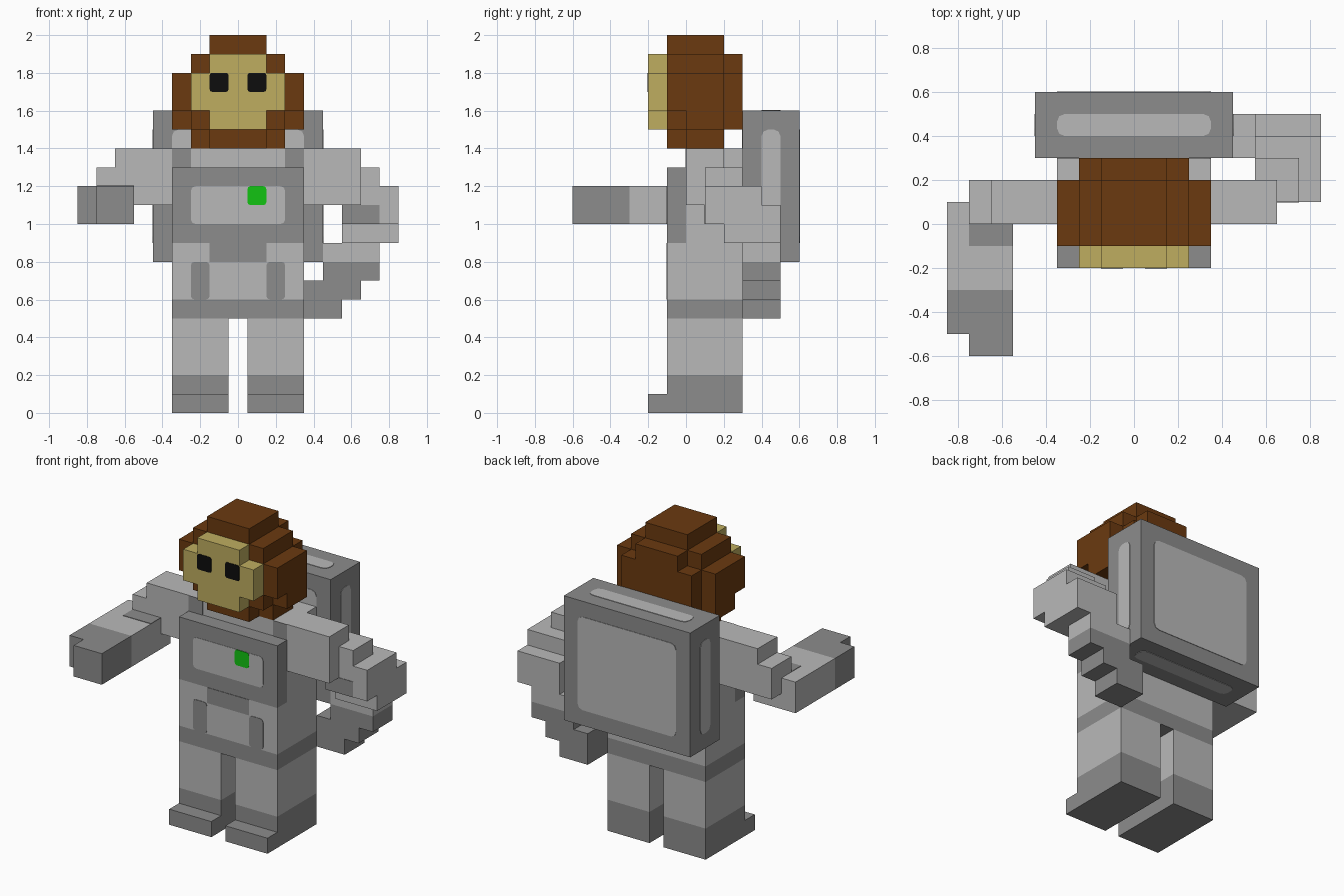
import bpy, bmesh
from mathutils import Vector

cube = bpy.data.objects.get("Cube")
if cube:
    bpy.data.objects.remove(cube, do_unlink=True)


def material(name, rgb):
    m = bpy.data.materials.new(name)
    m.use_nodes = True
    m.diffuse_color = (*rgb, 1)
    bsdf = m.node_tree.nodes["Principled BSDF"]
    bsdf.inputs["Base Color"].default_value = (*rgb, 1)
    bsdf.inputs["Roughness"].default_value = 0.8
    return m


LIGHT = material("light_grey", (0.485, 0.485, 0.485))
DARK = material("dark_grey", (0.262, 0.262, 0.262))
BROWN = material("brown_fur", (0.147, 0.042, 0.005))
TAN = material("tan_skin", (0.521, 0.423, 0.117))
BLACK = material("black", (0.004, 0.004, 0.004))
GREEN = material("green_light", (0.006, 0.546, 0.006))


def finish(name, bm, mat):
    mesh = bpy.data.meshes.new(name)
    bm.to_mesh(mesh)
    bm.free()
    mesh.materials.append(mat)
    obj = bpy.data.objects.new(name, mesh)
    bpy.context.collection.objects.link(obj)
    return obj


def blocks(name, mat, *boxes):
    """Union of boxes (x0, x1, y0, y1, z0, z1), in tenths, as one outer skin."""
    cells = set()
    for x0, x1, y0, y1, z0, z1 in boxes:
        for i in range(round(x0 + 0.5), round(x1 + 0.5)):
            for j in range(y0, y1):
                cells.update((i, j, k) for k in range(z0, z1))
    bm = bmesh.new()
    for c in cells:
        for axis in range(3):
            for sign in (-1, 1):
                n = list(c)
                n[axis] += sign
                if tuple(n) in cells:
                    continue
                u, v = (axis + 1) % 3, (axis + 2) % 3
                corners = []
                for du, dv in ((0, 0), (1, 0), (1, 1), (0, 1))[::sign]:
                    p = list(c)
                    p[axis] += sign > 0
                    p[u] += du
                    p[v] += dv
                    corners.append(bm.verts.new(((p[0] - 0.5) / 10, p[1] / 10, p[2] / 10)))
                bm.faces.new(corners)
    bmesh.ops.remove_doubles(bm, verts=bm.verts, dist=0.001)
    bmesh.ops.dissolve_limit(bm, angle_limit=0.01, verts=bm.verts, edges=bm.edges)
    return finish(name, bm, mat)


def plate(name, mat, x0, x1, y0, y1, z0, z1, cut=0.0, lift=0.003):
    """Thin panel on a surface; the axis with equal limits is its normal."""
    lo, hi = Vector((x0, y0, z0)) / 10, Vector((x1, y1, z1)) / 10
    size, mid = hi - lo, (hi + lo) / 2
    axis = min(range(3), key=lambda a: size[a])
    size[axis] = 2 * lift
    bm = bmesh.new()
    bmesh.ops.create_cube(bm, size=1)
    for v in bm.verts:
        v.co = mid + v.co * size
    if cut:
        edges = [e for e in bm.edges
                 if abs((e.verts[0].co - e.verts[1].co)[axis]) > lift]
        bmesh.ops.bevel(bm, geom=edges, offset=cut, segments=2, profile=0.5,
                        affect='EDGES')
    return finish(name, bm, mat)


SIDES = (("left", 1), ("right", -1))


def span(s, a, b):
    return (a, b) if s > 0 else (-b, -a)


# Head
blocks("head_fur", BROWN,
       (-1.5, 1.5, -1, 2, 14, 20), (-2.5, 2.5, 0, 2, 14, 15),
       (-2.5, 2.5, -1, 2, 15, 19), (-2.5, 2.5, 2, 3, 15, 18),
       (-1.5, 1.5, 2, 3, 15, 19), (-3.5, 3.5, 0, 2, 15, 18),
       (-3.5, 3.5, -1, 2, 16, 18))
blocks("face", TAN, (-1.5, 1.5, -2, -1, 15, 19), (-2.5, 2.5, -2, -1, 16, 18))
for side, s in SIDES:
    plate(side + "_eye", BLACK, *span(s, 0.5, 1.5), -2, -2, 17, 18, 0.012)

# Torso
blocks("torso", LIGHT, (-3.5, 3.5, 0, 3, 6, 14), (-3.5, 3.5, -1, 0, 6, 9))
blocks("chest_plate", DARK, (-3.5, 3.5, -1, 0, 9, 13))
blocks("belt", DARK, (-3.5, 3.5, -1, 3, 5, 6))
plate("chest_panel", LIGHT, -2.5, 2.5, -1, -1, 10, 12, 0.025, 0.002)
plate("chest_light", GREEN, 0.5, 1.5, -1, -1, 11, 12, 0.015, 0.0045)
plate("belly_band", DARK, -1.5, 1.5, -1, -1, 8, 9)
for side, s in SIDES:
    plate(side + "_belly_strap", DARK, *span(s, 1.5, 2.5), -1, -1, 6, 8, 0.02)
    plate(side + "_collar", DARK, *span(s, 2.5, 3.5), 0, 0, 13, 14)

# Legs
for side, s in SIDES:
    a, b = span(s, 0.5, 3.5)
    blocks(side + "_leg", LIGHT, (a, b, -1, 3, 2, 5))
    blocks(side + "_boot", DARK, (a, b, -1, 3, 0, 2), (a, b, -2, -1, 0, 1))

# Right arm, reaching forward
blocks("right_arm", LIGHT,
       (-6.5, -3.5, 0, 2, 11, 14), (-7.5, -5.5, 0, 2, 11, 13),
       (-8.5, -5.5, -3, 1, 10, 12))
blocks("right_glove", DARK,
       (-8.5, -5.5, -5, -3, 10, 12), (-7.5, -5.5, -6, -5, 10, 12))
plate("right_elbow_crease", DARK, -7.5, -5.5, -1, 0, 12, 12)

# Left arm, bent back and down
blocks("left_arm", LIGHT,
       (3.5, 6.5, 0, 2, 11, 14), (5.5, 7.5, 1, 3, 11, 13),
       (5.5, 8.5, 1, 4, 10, 12), (5.5, 8.5, 2, 5, 9, 11),
       (4.5, 7.5, 3, 5, 8, 9))
blocks("left_glove", DARK,
       (4.5, 7.5, 3, 5, 7, 8), (3.5, 6.5, 3, 5, 6, 7), (3.5, 5.5, 3, 5, 5, 6))
plate("left_elbow_crease", DARK, 5.5, 7.5, 1, 1, 10, 11)

# Backpack with an inset panel on every side
blocks("backpack", DARK, (-4.5, 4.5, 3, 6, 8, 16))
for label, y in (("front", 3), ("back", 6)):
    plate("backpack_%s_panel" % label, LIGHT, -3.5, 3.5, y, y, 9, 15, 0.035)
for label, z in (("bottom", 8), ("top", 16)):
    plate("backpack_%s_panel" % label, LIGHT, -3.5, 3.5, 4, 5, z, z, 0.035)
for side, s in SIDES:
    plate("backpack_%s_panel" % side, LIGHT, 4.5 * s, 4.5 * s, 4, 5, 9, 15, 0.035)
